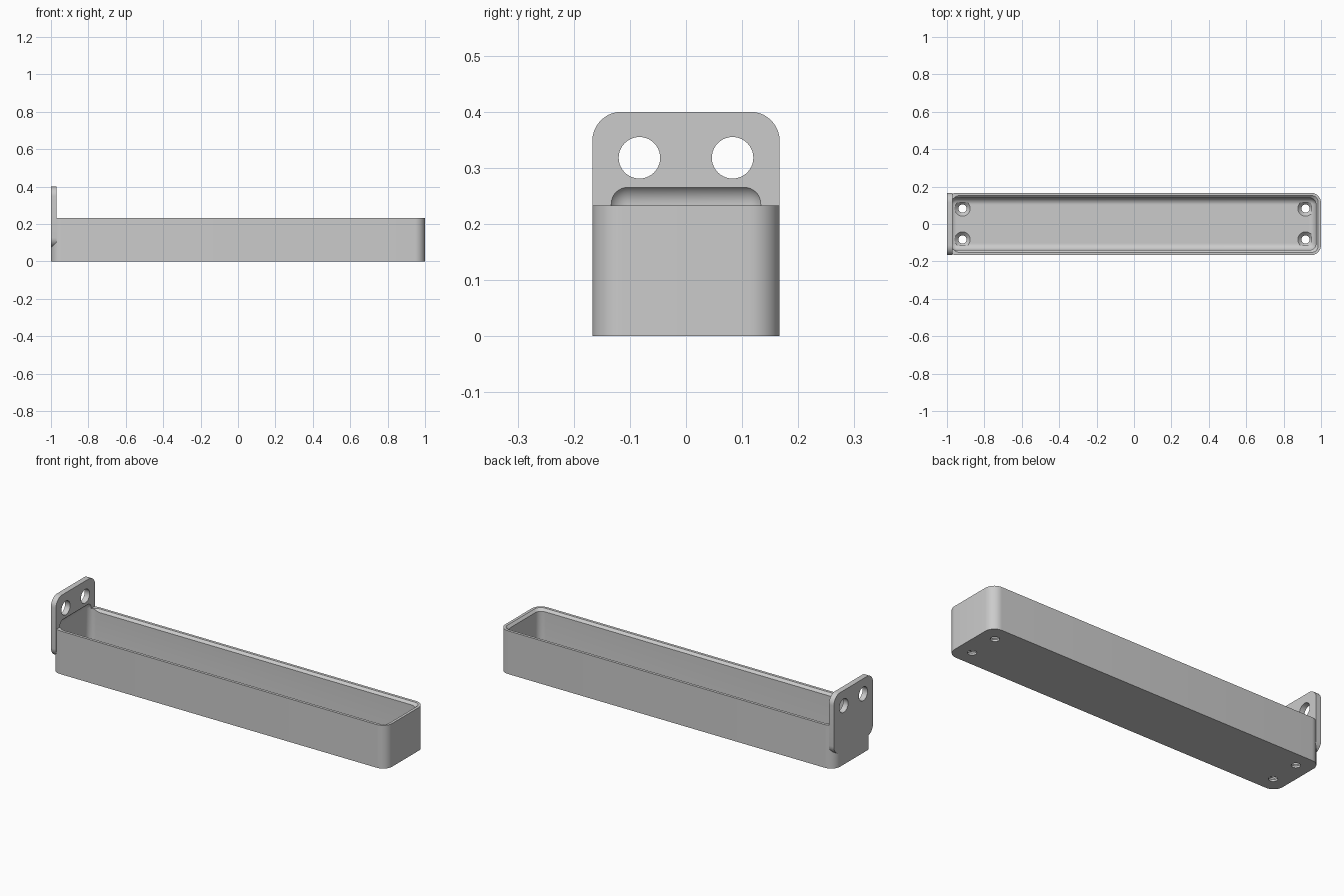
import bpy, bmesh
from mathutils import Matrix, Vector

if "Cube" in bpy.data.objects:
    bpy.data.objects.remove(bpy.data.objects["Cube"])

grey = bpy.data.materials.new("plain_grey")
grey.use_nodes = True
grey.diffuse_color = (0.6, 0.6, 0.6, 1)
grey.node_tree.nodes["Principled BSDF"].inputs["Base Color"].default_value = (0.6, 0.6, 0.6, 1)


def finish(bm, name):
    bmesh.ops.recalc_face_normals(bm, faces=bm.faces)
    mesh = bpy.data.meshes.new(name)
    bm.to_mesh(mesh)
    bm.free()
    mesh.materials.append(grey)
    ob = bpy.data.objects.new(name, mesh)
    bpy.context.collection.objects.link(ob)
    return ob


def rounded_box(name, low, high, radius, axis=None, flare=0.0):
    """Box with edges along one axis rounded, or every edge if axis is None."""
    low, high = Vector(low), Vector(high)
    bm = bmesh.new()
    bmesh.ops.create_cube(bm, size=1)
    bmesh.ops.scale(bm, vec=high - low, verts=bm.verts)
    bmesh.ops.translate(bm, vec=(low + high) / 2, verts=bm.verts)
    edges = [e for e in bm.edges if axis is None
             or abs((e.verts[0].co - e.verts[1].co)[axis]) > 1e-5]
    bmesh.ops.bevel(bm, geom=edges, offset=radius, segments=10, profile=0.5, affect='EDGES')
    # Widen the upper outline for a sloping lip
    mid = (low + high) / 2
    for v in bm.verts:
        if flare and v.co.z > mid.z:
            v.co.x += flare if v.co.x > mid.x else -flare
            v.co.y += flare if v.co.y > mid.y else -flare
    return finish(bm, name)


def cone(name, centre, r1, r2, depth, along_x=False):
    bm = bmesh.new()
    bmesh.ops.create_cone(bm, cap_ends=True, segments=40, radius1=r1, radius2=r2, depth=depth)
    if along_x:
        bmesh.ops.rotate(bm, verts=bm.verts, matrix=Matrix.Rotation(1.5707963, 3, 'Y'))
    bmesh.ops.translate(bm, vec=centre, verts=bm.verts)
    return finish(bm, name)


def combine(target, tool, operation):
    tool.hide_render = True
    mod = target.modifiers.new(operation.lower(), 'BOOLEAN')
    mod.operation, mod.solver, mod.object = operation, 'EXACT', tool
    bpy.context.view_layer.objects.active = target
    bpy.ops.object.modifier_apply(modifier=mod.name)
    bpy.data.objects.remove(tool)


# Tray body with the upright mounting plate joined to its end
W, RIM, FLOOR, PLATE_X = 0.167, 0.233, 0.03, -0.97
tray = rounded_box("tray_with_mounting_plate", (-1, -W, 0), (1, W, RIM), 0.055, axis=2)
plate = rounded_box("mounting_plate", (-1, -W, 0.075), (PLATE_X, W, 0.4), 0.052, axis=0)
combine(tray, plate, 'UNION')

# Round-edged cavity, running a little way into the plate
cavity = rounded_box("cavity", (-0.985, -0.14, FLOOR), (0.973, 0.14, 0.272), 0.036)
combine(tray, cavity, 'DIFFERENCE')

# Sloping inner lip around the rim
lip = rounded_box("lip", (-0.957, -0.14, RIM - 0.013), (0.973, 0.14, RIM + 0.001),
                  0.036, axis=2, flare=0.013)
combine(tray, lip, 'DIFFERENCE')

# Plate holes and countersunk floor holes
for y in (-0.083, 0.083):
    combine(tray, cone("plate_hole", (-0.985, y, 0.318), 0.037, 0.037, 0.1, True), 'DIFFERENCE')
    for x in (-0.917, 0.917):
        combine(tray, cone("screw_hole", (x, y, 0.01), 0.022, 0.022, 0.08), 'DIFFERENCE')
        combine(tray, cone("countersink", (x, y, FLOOR - 0.009), 0.022, 0.043, 0.022), 'DIFFERENCE')

# Smooth curves, sharp corners
bpy.ops.object.select_all(action='DESELECT')
tray.select_set(True)
bpy.context.view_layer.objects.active = tray
bpy.ops.object.shade_smooth_by_angle(angle=0.52)
